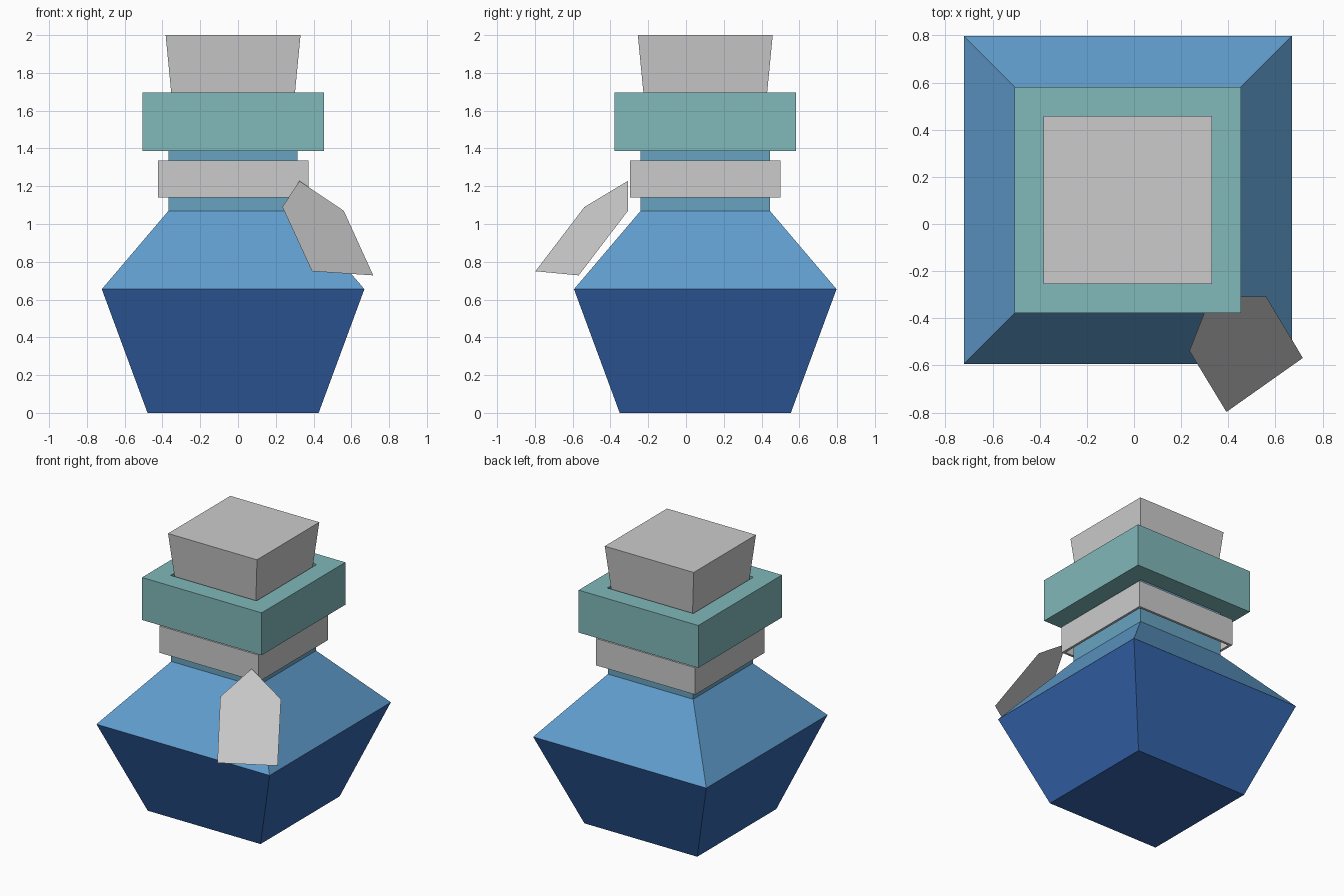
import bpy, bmesh

if "Cube" in bpy.data.objects:
    bpy.data.objects.remove(bpy.data.objects["Cube"])

CX, CY = -0.026, 0.102  # bottle axis, offset by the hanging tag


def material(name, rgb):
    m = bpy.data.materials.new(name)
    m.diffuse_color = (*rgb, 1)
    m.use_nodes = True
    m.node_tree.nodes["Principled BSDF"].inputs["Base Color"].default_value = m.diffuse_color
    return m


def make_object(name, bm, mats=()):
    mesh = bpy.data.meshes.new(name)
    bm.to_mesh(mesh)
    bm.free()
    for m in mats:
        mesh.materials.append(m)
    obj = bpy.data.objects.new(name, mesh)
    bpy.context.collection.objects.link(obj)
    return obj


def square_loft(name, profile, mats=(), bands=None, closed=False):
    """Sweep (half width, z) points around a square; ends capped unless closed."""
    bm = bmesh.new()
    rings = [[bm.verts.new((CX + sx * h, CY + sy * h, z))
              for sx, sy in ((-1, -1), (1, -1), (1, 1), (-1, 1))]
             for h, z in profile]
    pairs = list(zip(rings, rings[1:]))
    if closed:
        pairs.append((rings[-1], rings[0]))
    for k, (lo, hi) in enumerate(pairs):
        for i in range(4):
            j = (i + 1) % 4
            f = bm.faces.new((lo[i], lo[j], hi[j], hi[i]))
            f.material_index = bands[k] if bands else 0
    if not closed:
        bm.faces.new(rings[0][::-1])
        f = bm.faces.new(rings[-1])
        f.material_index = bands[-1] if bands else 0
    bmesh.ops.recalc_face_normals(bm, faces=bm.faces[:])
    return make_object(name, bm, mats)


# Glass bottle: body, shoulder, neck, lip and the recess for the stopper
glass = [material("deep_blue", (0.035, 0.13, 0.42)),
         material("mid_blue", (0.12, 0.34, 0.62)),
         material("pale_blue", (0.14, 0.37, 0.53)),
         material("teal", (0.22, 0.48, 0.49))]
square_loft("bottle",
            [(0.453, 0), (0.695, 0.655), (0.342, 1.07), (0.342, 1.387),
             (0.48, 1.387), (0.48, 1.695), (0.345, 1.695), (0.345, 1.42)],
            glass, [0, 1, 2, 3, 3, 3, 3])

# Tapered stopper seated in the neck
square_loft("stopper", [(0.302, 1.43), (0.357, 2.0)])

# Thin loose band around the neck
square_loft("neck_band",
            [(0.398, 1.14), (0.398, 1.335), (0.38, 1.335), (0.38, 1.14)],
            closed=True)

# Flat five-sided tag leaning on the shoulder
bm = bmesh.new()
tag = [(0.325, -0.308, 1.228), (0.235, -0.538, 1.09), (0.392, -0.797, 0.75),
       (0.716, -0.568, 0.728), (0.56, -0.307, 1.07)]
bm.faces.new([bm.verts.new(p) for p in tag])
make_object("tag", bm)
